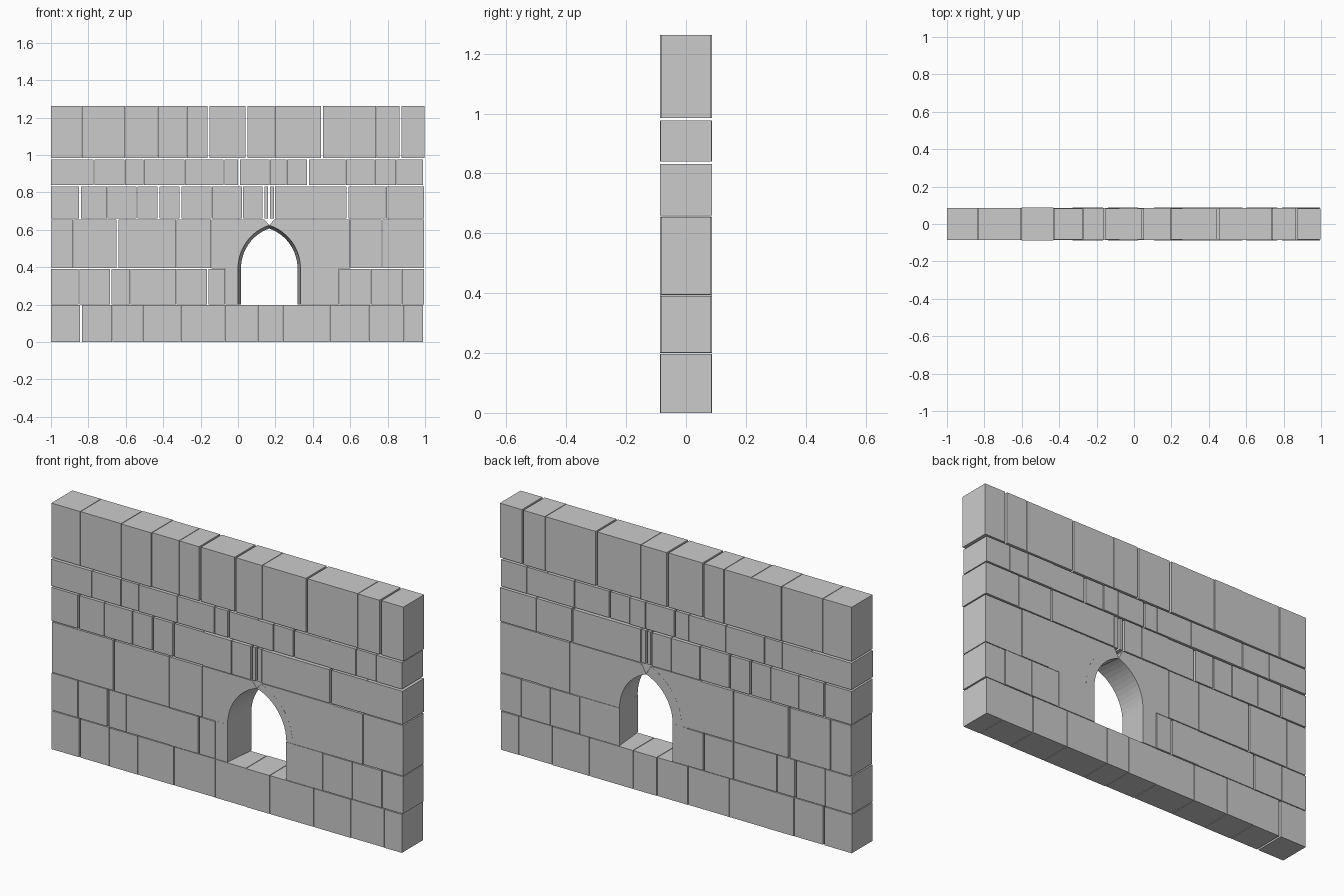
import bpy, bmesh, math, random

if "Cube" in bpy.data.objects:
    bpy.data.objects.remove(bpy.data.objects["Cube"])

random.seed(4)
MID, SPRING, CX, R = 0.167, 0.394, 0.242, 0.242   # arch centre line, spring height, arc centre and radius
RING, FLARE = 0.035, 0.016                        # voussoir thickness, narrowing towards the back


def stone(name, front, back=None, depth=None):
    """Prism between a front and a back outline in the xz plane."""
    back = back or front
    d = depth or 0.0825 + random.uniform(0, 0.005)
    bm = bmesh.new()
    f = [bm.verts.new((x, -d, z)) for x, z in front]
    b = [bm.verts.new((x, d, z)) for x, z in back]
    n = len(f)
    bm.faces.new(f)
    bm.faces.new(b[::-1])
    for i in range(n):
        bm.faces.new((f[i], b[i], b[(i + 1) % n], f[(i + 1) % n]))
    bmesh.ops.recalc_face_normals(bm, faces=bm.faces)
    me = bpy.data.meshes.new(name)
    bm.to_mesh(me)
    bm.free()
    ob = bpy.data.objects.new(name, me)
    bpy.context.collection.objects.link(ob)


def rect(x0, x1, z0, z1):
    return [(x0, z0), (x1, z0), (x1, z1), (x0, z1)]


def course(name, z0, z1, joints, wide=()):
    """Row of stones between joints; wide joints get a bigger gap."""
    gap = lambda x: 0 if x in (joints[0], joints[-1]) else 0.005 if x in wide else 0.0015
    for a, b in zip(joints, joints[1:]):
        stone(name, rect(a + gap(a), b - gap(b), z0, z1))


def arc(r, t0, t1, n):
    return [(CX - r * math.cos(t0 + (t1 - t0) * i / n),
             SPRING + r * math.sin(t0 + (t1 - t0) * i / n)) for i in range(n + 1)]


def mirror(pts):
    return [(2 * MID - x, z) for x, z in pts]


# plain courses from bottom to top
course("base_stone", 0, 0.197,
       [-1, -.84, -.672, -.51, -.305, -.07, .105, .24, .49, .70, .89, .99], (-.84,))
course("second_course_left", 0.201, 0.391, [-1, -.85, -.68, -.575, -.33, -.162, -.07], (-.68, -.162))
course("second_course_right", 0.201, 0.391, [.543, .71, .876, .995])
course("third_course_left", 0.395, 0.654, [-.997, -.88, -.645, -.33, -.145], (-.645,))
course("third_course_right", 0.395, 0.654, [.602, .77, .995])
course("fourth_course_stone", 0.66, 0.831,
       [-1, -.845, -.70, -.54, -.425, -.307, -.14, .024, .137, .165, .195, .585, .79, .995],
       (-.845, -.425, -.307, .137, .165, .585))
course("fifth_course_stone", 0.84, 0.976,
       [-1, -.77, -.605, -.505, -.285, -.075, .005, .17, .26, .375, .575, .73, .845, .99], (.005, .375))
course("top_stone", 0.985, 1.263,
       [-1, -.836, -.603, -.43, -.275, -.157, .045, .197, .45, .74, .868, .998],
       (-.157, .045, .45, .868))

# jamb stones, flared towards the front
stone("left_jamb", rect(-.067, 0, .2, .394), rect(-.067, FLARE, .2, .394))
stone("right_jamb", rect(.334, .541, .2, .394), rect(.334 - FLARE, .541, .2, .394))

# arch: voussoirs and the spandrel stones around them, mirrored about the apex
t_in = math.acos((CX - MID) / R)
t_back = math.acos((CX - MID) / (R - FLARE))
t_out = t_in - 0.05
for side, flip in (("left", lambda p: p), ("right", mirror)):
    for k in range(3):
        a, b = k / 3, (k + 1) / 3
        outer = arc(R + RING, b * t_out, a * t_out, 4)
        stone(side + "_voussoir",
              flip(arc(R, a * t_in, b * t_in, 4) + outer),
              flip(arc(R - FLARE, a * t_back, b * t_back, 4) + outer), 0.085)
    end = -.143 if side == "left" else 2 * MID - .6
    outline = [(end, SPRING)] + arc(R + RING, 0, t_out, 12)
    outline += [(outline[-1][0] - 0.003, .656), (end, .656)]
    stone(side + "_spandrel", flip(outline), None, 0.0845)
